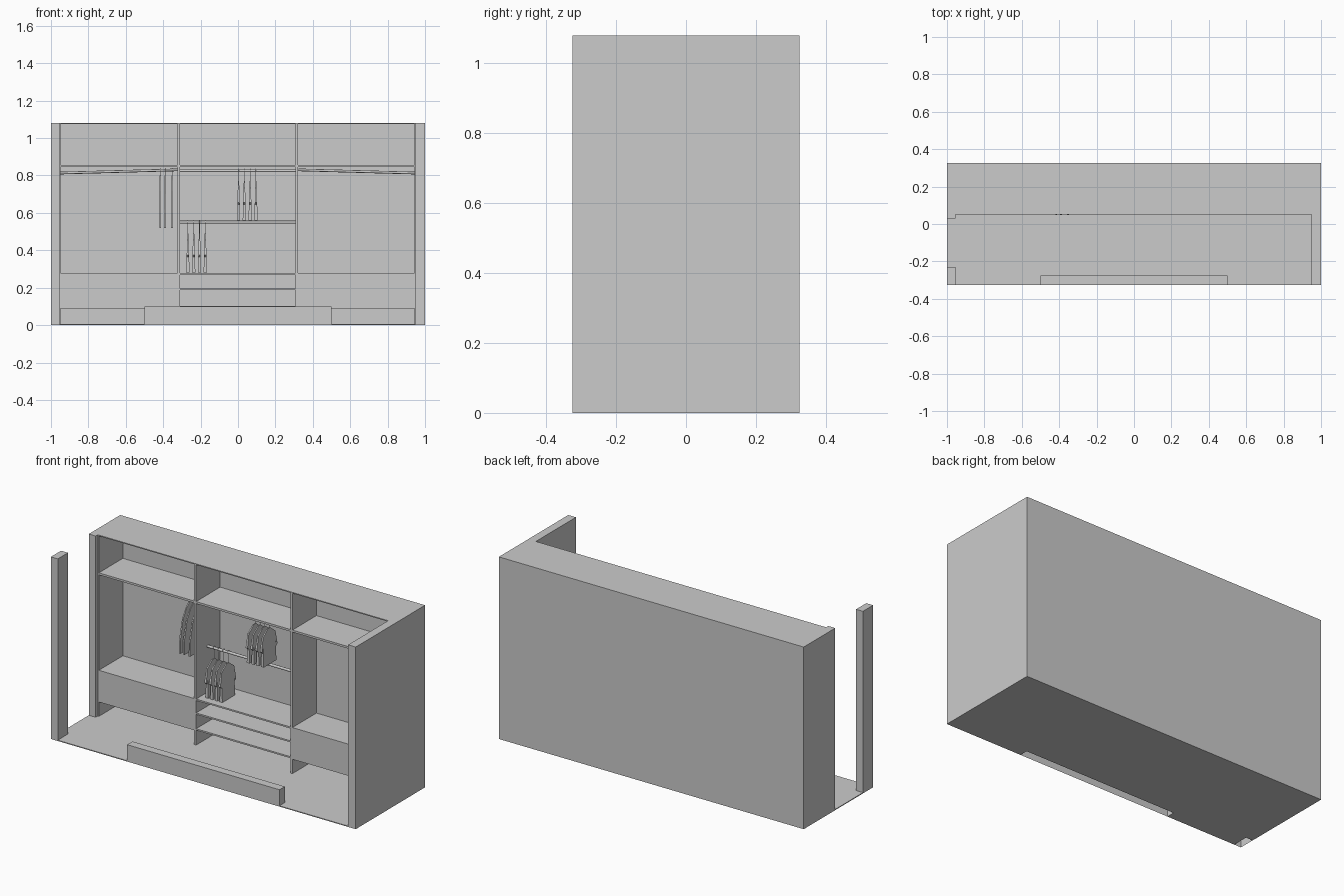
import bpy, bmesh, math
from mathutils import Vector

if "Cube" in bpy.data.objects:
    bpy.data.objects.remove(bpy.data.objects["Cube"])


def finish(name, bm):
    bmesh.ops.recalc_face_normals(bm, faces=bm.faces)
    me = bpy.data.meshes.new(name)
    bm.to_mesh(me)
    bm.free()
    ob = bpy.data.objects.new(name, me)
    bpy.context.collection.objects.link(ob)
    return ob


def box(name, x0, x1, y0, y1, z0, z1, open_bottom=False):
    bm = bmesh.new()
    bmesh.ops.create_cube(bm, size=1)
    for v in bm.verts:
        v.co = ((x0 + x1) / 2 + v.co.x * (x1 - x0),
                (y0 + y1) / 2 + v.co.y * (y1 - y0),
                (z0 + z1) / 2 + v.co.z * (z1 - z0))
    ob_faces = [f for f in bm.faces if all(v.co.z < z0 + 1e-5 for v in f.verts)]
    bmesh.ops.recalc_face_normals(bm, faces=bm.faces)
    if open_bottom:
        bmesh.ops.delete(bm, geom=ob_faces, context='FACES_ONLY')
    return finish(name, bm)


def tube(name, points, radius, sides=4):
    cu = bpy.data.curves.new(name, 'CURVE')
    cu.dimensions = '3D'
    cu.bevel_depth = radius
    cu.bevel_resolution = sides // 2
    cu.use_fill_caps = True
    sp = cu.splines.new('POLY')
    sp.points.add(len(points) - 1)
    for p, co in zip(sp.points, points):
        p.co = (*co, 1)
    ob = bpy.data.objects.new(name, cu)
    bpy.context.collection.objects.link(ob)
    return ob


def garment(name, x, y, top, height, half_outline, t_top, t_bottom):
    """Flat garment: half outline (y, drop 0..1) mirrored, thicker toward the hem."""
    outline = half_outline + [(-a, b) for a, b in reversed(half_outline)]
    bm = bmesh.new()
    rings = []
    for side in (-1, 1):
        rings.append([bm.verts.new((x + side * (t_top + (t_bottom - t_top) * d) / 2,
                                    y + w, top - d * height)) for w, d in outline])
    n = len(outline)
    bm.faces.new(rings[0])
    bm.faces.new(rings[1][::-1])
    for i in range(n):
        j = (i + 1) % n
        bm.faces.new((rings[0][i], rings[0][j], rings[1][j], rings[1][i]))
    return finish(name, bm)


def hook(name, x, y, base, rod_z, r=0.012):
    pts = [(x, y, base - 0.01), (x, y, rod_z - r)]
    for k in range(7):
        a = math.radians(-50 + k * 40)
        pts.append((x, y + r * math.cos(a), rod_z + r * math.sin(a)))
    tube(name, pts, 0.0015, 2)


H, B = 1.08, 0.325          # room height, half depth
F, K = 0.05, 0.275          # closet front and back planes

# floor, notched around the low wall and the corner post
bm = bmesh.new()
outline = [(-0.955, -B), (-0.5, -B), (-0.5, -0.275), (0.5, -0.275), (0.5, -B),
           (1, -B), (1, B), (-1, B), (-1, -0.23), (-0.955, -0.23)]
face = bm.faces.new([bm.verts.new((a, b, 0)) for a, b in outline])
ext = bmesh.ops.extrude_face_region(bm, geom=[face], use_keep_orig=True)
for v in ext['geom']:
    if isinstance(v, bmesh.types.BMVert):
        v.co.z = 0.005
finish("floor", bm)

# room walls
box("low_front_wall", -0.5, 0.5, -B, -0.275, 0, 0.1, True)
box("corner_post", -1, -0.955, -B, -0.23, 0, H, True)
box("left_wall", -1, -0.955, 0.03, B, 0.005, H)
box("right_wall", 0.95, 1, -B, B, 0.005, H)
box("back_wall", -0.955, 0.95, K, B, 0.005, H)
box("closet_top", -0.955, 0.95, F, K, H - 0.006, H)

# closet carcass
box("left_side_panel", -0.955, -0.948, F, K, 0.005, H - 0.006)
box("right_side_panel", 0.943, 0.95, F, K, 0.005, H - 0.006)
for side, x in (("left", -0.317), ("right", 0.315)):
    box(side + "_divider", x - 0.007, x + 0.007, F, K, 0.005, H - 0.006)

# three bays: upper shelf in each
bays = {"left": (-0.948, -0.324), "middle": (-0.31, 0.308), "right": (0.322, 0.943)}
for bay, (x0, x1) in bays.items():
    box(bay + "_upper_shelf", x0, x1, F, K, 0.844, 0.856)
    if bay == "middle":
        for i, z in enumerate((0.1, 0.194, 0.276)):
            box(f"middle_low_shelf_{i + 1}", x0, x1, F, K, z - 0.007, z + 0.002)
    else:
        box(bay + "_drawer_box", x0, x1, F, K, 0.09, 0.278)

# clothes rods
Y = 0.16
tube("left_rod", [(-0.948, Y, 0.813), (-0.324, Y, 0.83)], 0.007)
tube("right_rod", [(0.322, Y, 0.83), (0.943, Y, 0.813)], 0.007)
tube("middle_upper_rod", [(-0.31, Y, 0.825), (0.308, Y, 0.825)], 0.007)
tube("middle_lower_rod", [(-0.31, Y, 0.55), (0.308, Y, 0.55)], 0.008)

# shirts on hangers
shirt = [(0.012, 0.0), (0.03, 0.07), (0.058, 0.17), (0.074, 0.55), (0.062, 0.6),
         (0.058, 0.45), (0.06, 1.0)]
for row, x0, top, rod in (("upper", 0.003, 0.77, 0.825), ("lower", -0.268, 0.49, 0.55)):
    for i in range(4):
        x = x0 + i * 0.031
        garment(f"{row}_shirt_{i + 1}", x, 0.15, top, 0.21, shirt, 0.006, 0.018)
        hook(f"{row}_hanger_{i + 1}", x, Y, top, rod)

# long coats in the left bay
coat = [(0.018, 0.0), (0.05, 0.1), (0.085, 0.3), (0.112, 0.72), (0.112, 1.0)]
for i, x in enumerate((-0.416, -0.39, -0.352)):
    garment(f"coat_{i + 1}", x, 0.16, 0.8, 0.28, coat, 0.006, 0.01)
    hook(f"coat_hanger_{i + 1}", x, Y, 0.8, 0.828)
